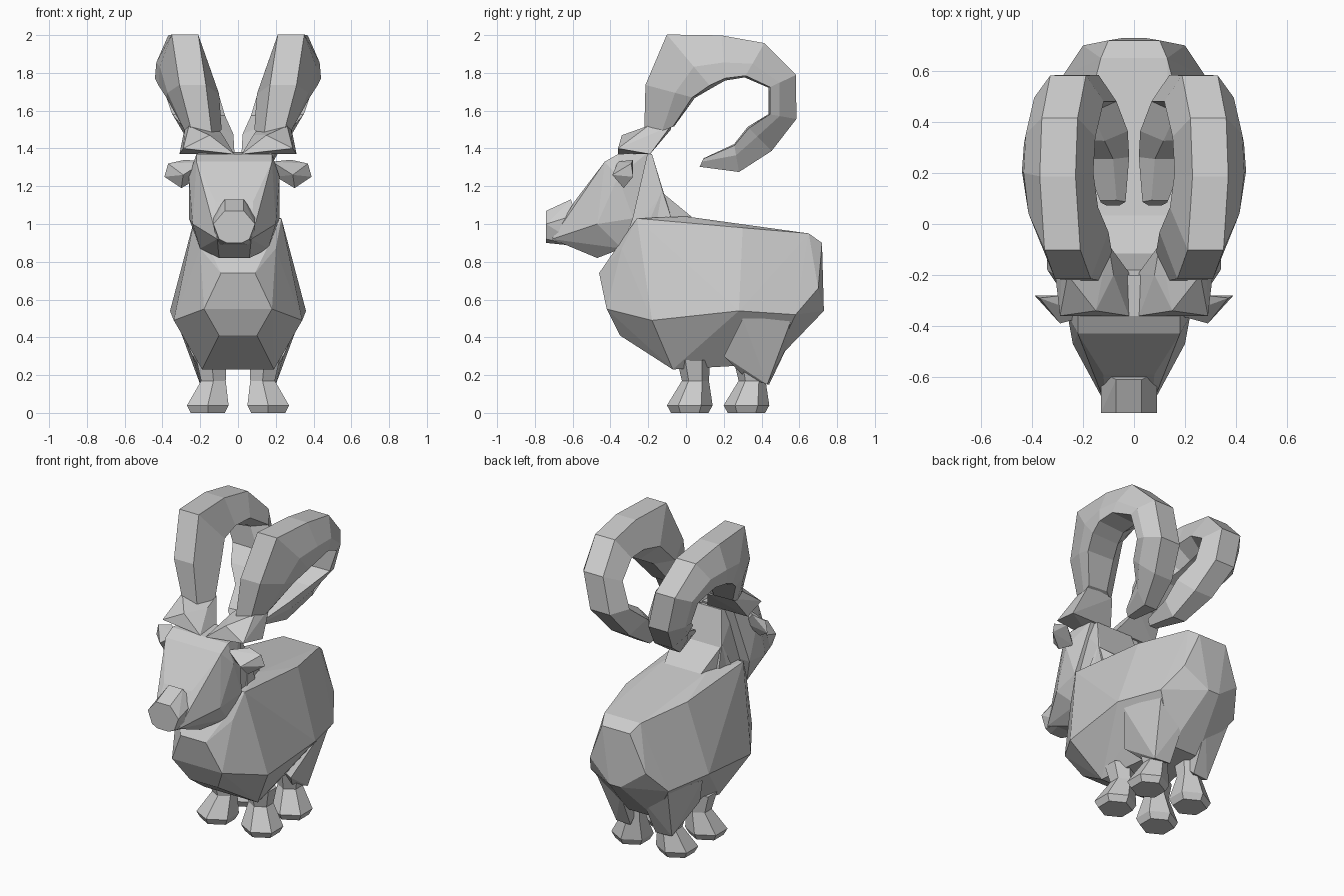
import bpy, bmesh
from math import cos, sin, pi, radians

cube = bpy.data.objects.get("Cube")
if cube:
    bpy.data.objects.remove(cube)

stone = bpy.data.materials.new("stone_grey")
stone.use_nodes = True
stone.diffuse_color = (.6, .6, .6, 1)
stone.node_tree.nodes["Principled BSDF"].inputs["Base Color"].default_value = stone.diffuse_color

# Leg section: six-sided, reaching one unit each way
angles = [pi / 6 + i * pi / 3 for i in range(6)]
HEXAGON = [(cos(a) / cos(pi / 6), sin(a)) for a in angles]
# Horn section: narrow flat outer rim, wide inner rim
WEDGE = [(1, -.5), (1, .5), (-.2, .95), (-.9, 1), (-1, -.3), (-.4, -1)]


def finish(name, bm):
    """Turn a bmesh into a flat-shaded object."""
    bmesh.ops.recalc_face_normals(bm, faces=bm.faces)
    mesh = bpy.data.meshes.new(name)
    bm.to_mesh(mesh)
    bm.free()
    mesh.materials.append(stone)
    part = bpy.data.objects.new(name, mesh)
    bpy.context.collection.objects.link(part)


def hull(name, points, sides=(1, -1), centre=0):
    """Faceted convex volume, with its points repeated on each given side."""
    bm = bmesh.new()
    for side in sides:
        for x, y, z in points:
            bm.verts.new((centre + side * x, y, z))
    result = bmesh.ops.convex_hull(bm, input=bm.verts)
    unused = {item for item in result["geom_interior"] + result["geom_unused"]
              if isinstance(item, bmesh.types.BMVert)}
    bmesh.ops.delete(bm, geom=list(unused), context="VERTS")
    finish(name, bm)


def loft(name, rings):
    """Skin a list of equal-sized rings and cap both ends."""
    bm = bmesh.new()
    loops = [[bm.verts.new(point) for point in ring] for ring in rings]
    for lower, upper in zip(loops, loops[1:]):
        for i in range(len(lower)):
            bm.faces.new((lower[i - 1], lower[i], upper[i], upper[i - 1]))
    bm.faces.new(loops[0])
    bm.faces.new(loops[-1])
    finish(name, bm)


def horn_rings(side):
    """Sections stepping round a circle in side view, drifting outward then in."""
    outer = (.47, .45, .5, .38, .39, .4, .37, .33, .35, .35)
    inner = (.3, .18, .13, .14, .18, .24, .22, .15, .2, .3)
    last = len(outer) - 1
    rings = []
    for i, (far, near) in enumerate(zip(outer, inner)):
        angle = radians(200 - 35 * i)
        middle = .19 + .11 * cos((i - 3.2) / 2)
        width = min(.14, .1 + .05 * i, .05 + .04 * (last - i))
        ring = []
        for u, v in WEDGE:
            radius = (far + near) / 2 + u * (far - near) / 2
            ring.append((side * (middle + width * v),
                         .22 + radius * cos(angle), 1.62 + radius * sin(angle)))
        rings.append(ring)
    return rings


def leg_rings(side, foot_y):
    """Flared hoof, narrow ankle and a short shank sunk into the belly."""
    rings = []
    for z, size, shift in ((0, .09, 0), (.04, .11, 0), (.17, .065, .03), (.28, .08, .02)):
        rings.append([(side * (.16 - shift + size * u), foot_y + shift + size * v * 1.1, z)
                      for u, v in HEXAGON])
    return rings


# Barrel-shaped body
hull("body", [
    (.09, -.46, .74), (.18, -.42, .55), (.1, -.35, .41), (.2, -.34, .87),
    (.23, -.26, 1.03), (.19, -.07, .23), (.15, 0, 1.04), (.22, .3, .98),
    (.13, .65, .95), (.1, .72, .9), (.2, .7, .66), (.04, .73, .54),
    (.28, .58, .52), (.36, .28, .54), (.34, -.18, .49), (.1, .46, .26)])

# Neck rising from the shoulders, with a low slope behind it
hull("neck", [(.2, -.3, .95), (.18, -.08, 1.04), (.17, -.12, 1.16),
              (.13, -.18, 1.37), (.15, -.3, 1.36)])
hull("withers", [(.17, -.13, 1.17), (.13, .04, 1.03), (.2, -.2, 1)])

# Wedge head and blunt muzzle
hull("head", [
    (.1, -.59, 1.12), (.22, -.47, 1), (.08, -.47, .82), (.09, -.71, .92),
    (.18, -.34, .87), (.24, -.28, 1.03), (.24, -.36, 1.25), (.2, -.43, 1.33),
    (.2, -.36, 1.37), (.18, -.2, 1.38)], centre=-.02)
hull("muzzle", [
    (.08, -.74, .92), (.11, -.74, 1), (.05, -.74, 1.07), (.04, -.74, .9),
    (.11, -.58, 1.05), (.05, -.61, 1.13), (.1, -.55, .88)], centre=-.02)

# Paired parts
for label, side in (("left", 1), ("right", -1)):
    loft(label + "_horn", horn_rings(side))
    hull(label + "_horn_base", [
        (.02, -.36, 1.37), (.29, -.36, 1.4), (.15, -.34, 1.47), (.31, -.19, 1.37),
        (.02, -.19, 1.37), (.08, -.2, 1.47), (.26, -.2, 1.52), (.1, -.08, 1.5),
        (.28, -.08, 1.52)], sides=[side])
    loft(label + "_front_leg", leg_rings(side, .02))
    loft(label + "_rear_leg", leg_rings(side, .32))
    hull(label + "_thigh", [
        (.33, .3, .5), (.26, .56, .5), (.1, .28, .3), (.24, .2, .3),
        (.2, .43, .15), (.09, .44, .15), (.18, .3, .2), (.08, .56, .4)], sides=[side])
    hull(label + "_ear", [
        (.18, -.36, 1.33), (.2, -.32, 1.25), (.29, -.39, 1.26), (.3, -.33, 1.19),
        (.37, -.29, 1.32), (.39, -.28, 1.25), (.28, -.28, 1.34)], sides=[side])
